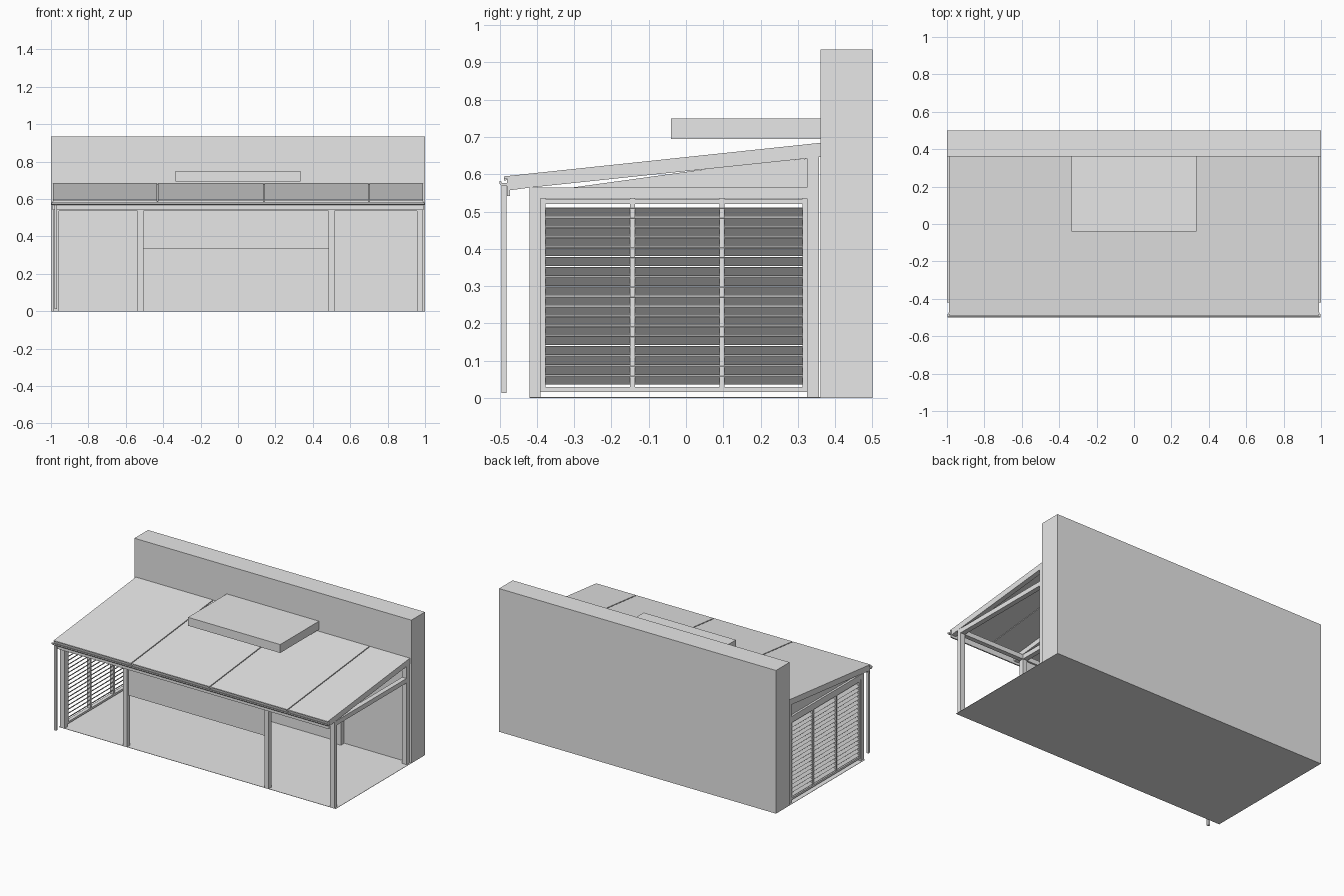
import bpy
import bmesh
import math

cube = bpy.data.objects.get("Cube")
if cube:
    bpy.data.objects.remove(cube, do_unlink=True)

grey = bpy.data.materials.new("plain grey")
grey.use_nodes = True
color = (0.8, 0.8, 0.8, 1)
grey.diffuse_color = color
grey.node_tree.nodes["Principled BSDF"].inputs["Base Color"].default_value = color


def prism(name, profile, x0, x1):
    """Extrude a (y, z) outline along x."""
    bm = bmesh.new()
    face = bm.faces.new([bm.verts.new((x0, y, z)) for y, z in profile])
    if x1 > x0:
        new = bmesh.ops.extrude_face_region(bm, geom=[face])["geom"]
        verts = [v for v in new if isinstance(v, bmesh.types.BMVert)]
        bmesh.ops.translate(bm, verts=verts, vec=(x1 - x0, 0, 0))
    bmesh.ops.recalc_face_normals(bm, faces=bm.faces)
    mesh = bpy.data.meshes.new(name)
    bm.to_mesh(mesh)
    bm.free()
    mesh.materials.append(grey)
    obj = bpy.data.objects.new(name, mesh)
    bpy.context.collection.objects.link(obj)
    return obj


def box(name, x, y, z):
    return prism(name, [(y[0], z[0]), (y[1], z[0]), (y[1], z[1]), (y[0], z[1])], *x)


def roof_z(y):
    """Height of the roof's upper surface."""
    return 0.594 + (y + 0.49) * 0.106


FRONT, REAR = (-0.42, -0.39), (0.325, 0.357)
BEAM = (0.535, 0.565)
ROOF = 0.007

# Rear house wall, ground slab and upper canopy
box("house_wall", (-1, 1), (0.36, 0.5), (0, 0.935))
box("floor", (-1, 1), (-0.42, 0.36), (0, 0.002))
box("upper_canopy", (-0.333, 0.333), (-0.04, 0.36), (0.695, 0.75))

# Four frames: posts, tie beam and sloping rafter
for i, x in enumerate((-0.974, -0.522, 0.5, 0.974)):
    span = (x - 0.016, x + 0.016)
    box(f"front_post_{i}", span, FRONT, (0, BEAM[1]))
    box(f"rear_post_{i}", span, REAR, (0, 0.645))
    box(f"tie_beam_{i}", span, (FRONT[1], REAR[0]), BEAM)
    top = [(y, roof_z(y) - ROOF) for y in (0.36, -0.472)]
    prism(f"rafter_{i}", top + [(-0.472, 0.557), (-0.42, 0.564), (0.36, 0.646)], *span)

# Beams along the front and against the wall
box("front_beam", (-0.974, 0.974), FRONT, BEAM)
box("rear_beam", (-0.974, 0.974), REAR, (0.61, 0.64))

# Sloping roof sheets with narrow joints
seams = (-0.993, -0.43, 0.138, 0.7, 0.993)
for i, (a, b) in enumerate(zip(seams, seams[1:])):
    top = [(y, roof_z(y)) for y in (-0.488, 0.36)]
    under = [(y, z - ROOF) for y, z in reversed(top)]
    prism(f"roof_sheet_{i}", top + under, a + 0.003, b - 0.003)
for i, x in enumerate(seams[1:-1]):
    under = [(y, roof_z(y) - ROOF) for y in (-0.488, 0.36)]
    prism(f"joint_strip_{i}", under + [(y, z - 0.004) for y, z in reversed(under)],
          x - 0.012, x + 0.012)

# Fascia, gutter and downpipe
box("fascia", (-0.993, 0.993), (-0.48, -0.472), (0.542, 0.588))
prism("gutter", [(-0.5, 0.582), (-0.5, 0.574), (-0.494, 0.568), (-0.48, 0.568),
                 (-0.48, 0.576), (-0.494, 0.576), (-0.496, 0.582)], -0.997, 0.997)
box("downpipe", (-0.981, -0.967), (-0.495, -0.481), (0.013, 0.57))

# Half-lowered screen in the middle front bay
box("front_screen", (-0.506, 0.484), (-0.409, -0.401), (0.335, BEAM[0]))

# Louvred end wall: frame, tilted slats and gable infill
END = (-0.986, -0.962)
for i, y in enumerate((-0.39, -0.15, 0.09, 0.312)):
    box(f"louvre_stile_{i}", END, (y, y + 0.013), (0.016, BEAM[0]))
for i, z in enumerate((0.016, 0.52)):
    box(f"louvre_rail_{i}", END, (FRONT[1], REAR[0]), (z, z + 0.013))
for i in range(18):
    slat = box(f"louvre_slat_{i}", (-0.016, 0.016), (-0.377, 0.312), (-0.0015, 0.0015))
    slat.location = (-0.974, 0, 0.048 + i * 0.0265)
    slat.rotation_euler.y = math.radians(-45)
prism("gable_infill", [(-0.3, BEAM[1]), (REAR[0], BEAM[1]), (REAR[0], 0.642),
                       (0.1, 0.62)], -0.976, -0.97)
